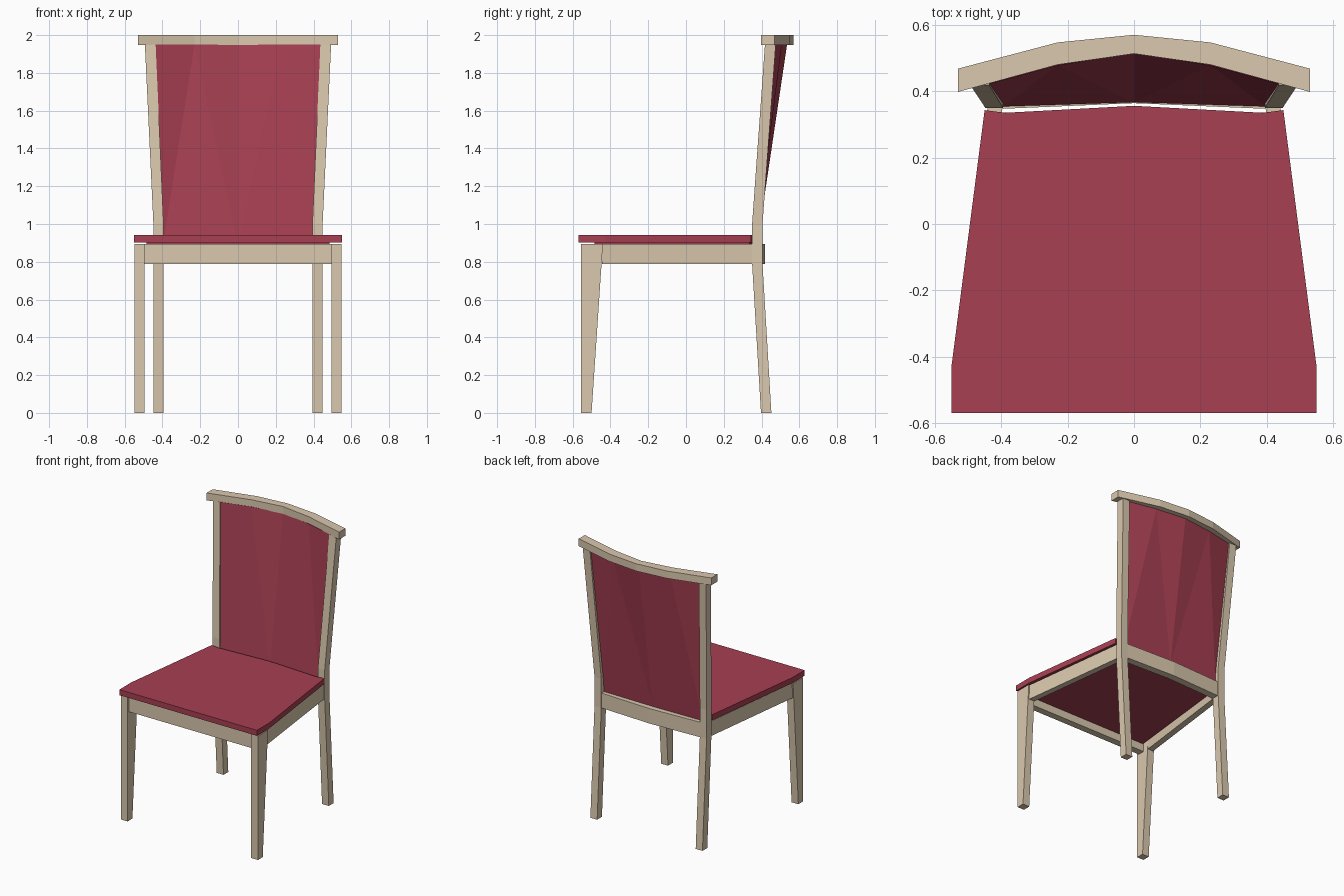
import bpy, bmesh

if "Cube" in bpy.data.objects:
    bpy.data.objects.remove(bpy.data.objects["Cube"])


def material(name, color):
    m = bpy.data.materials.new(name)
    m.diffuse_color = color
    m.use_nodes = True
    m.node_tree.nodes["Principled BSDF"].inputs["Base Color"].default_value = m.diffuse_color
    return m


WOOD = material("wood", (0.70, 0.58, 0.42, 1))
FABRIC = material("red_fabric", (0.385, 0.05, 0.085, 1))


def finish(name, bm, mat):
    bmesh.ops.recalc_face_normals(bm, faces=bm.faces)
    me = bpy.data.meshes.new(name)
    bm.to_mesh(me)
    bm.free()
    me.materials.append(mat)
    ob = bpy.data.objects.new(name, me)
    bpy.context.collection.objects.link(ob)
    return ob


def loft(name, loops, mat):
    """Join equal-length point loops with faces and cap both ends."""
    bm = bmesh.new()
    rings = [[bm.verts.new(p) for p in loop] for loop in loops]
    n = len(rings[0])
    for a, b in zip(rings, rings[1:]):
        for i in range(n):
            j = (i + 1) % n
            bm.faces.new((a[i], a[j], b[j], b[i]))
    bm.faces.new(rings[0])
    bm.faces.new(rings[-1])
    return finish(name, bm, mat)


def rect(s, x0, x1, y0, y1, z):
    return [(s * x0, y0, z), (s * x1, y0, z), (s * x1, y1, z), (s * x0, y1, z)]


def prism(name, outline, z0, z1, mat):
    return loft(name, [[(x, y, z) for x, y in outline] for z in (z0, z1)], mat)


def mirrored(half):
    """Complete a right-half outline by reflecting it across x = 0."""
    return half + [(-x, y) for x, y in reversed(half) if x > 0]


def full_width(path):
    return [(-x, f, b) for x, f, b in reversed(path) if x > 0] + path


def curved_bar(name, path, z0, z1, mat):
    """Bar across the width; path rows are (x, front y, back y), x >= 0."""
    return loft(name, [[(x, f, z0), (x, b, z0), (x, b, z1), (x, f, z1)]
                       for x, f, b in full_width(path)], mat)


for s, side in ((-1, "left"), (1, "right")):
    # Front leg: tapers towards the foot along its rear face
    loft(f"front_leg_{side}", [rect(s, 0.494, 0.548, -0.555, -0.50, 0),
                               rect(s, 0.494, 0.548, -0.555, -0.44, 0.895)], WOOD)
    # Back leg and backrest post in one piece
    loft(f"back_leg_{side}", [rect(s, 0.394, 0.448, 0.397, 0.452, 0),
                              rect(s, 0.394, 0.448, 0.35, 0.405, 0.79),
                              rect(s, 0.394, 0.448, 0.35, 0.405, 1.0),
                              rect(s, 0.436, 0.493, 0.418, 0.475, 1.95)], WOOD)
    # Side apron between the legs
    prism(f"side_apron_{side}", [(s * 0.54, -0.445), (s * 0.44, 0.36),
                                 (s * 0.395, 0.36), (s * 0.495, -0.445)],
          0.787, 0.895, WOOD)

# Front and back aprons
prism("front_apron", [(-0.5, -0.54), (0.5, -0.54), (0.5, -0.49), (-0.5, -0.49)],
      0.787, 0.895, WOOD)
curved_bar("back_apron", [(0, 0.364, 0.417), (0.397, 0.347, 0.4)],
           0.787, 0.895, WOOD)

# Seat on an inset base that drops inside the frame
prism("seat_base", mirrored([(0.485, -0.485), (0.395, 0.335), (0, 0.352)]),
      0.84, 0.905, FABRIC)
prism("seat", mirrored([(0.55, -0.569), (0.55, -0.43), (0.45, 0.343),
                        (0.388, 0.335), (0, 0.356)]), 0.903, 0.943, FABRIC)

# Back panel: three columns at the bottom fan out to a five-point bowed top
bottom = full_width([(0, 0.367, 0.378), (0.396, 0.354, 0.372)])
top = full_width([(0, 0.515, 0.535), (0.23, 0.478, 0.507), (0.437, 0.422, 0.465)])
bm = bmesh.new()
sheets = []
for k in (1, 2):
    lo = [bm.verts.new((p[0], p[k], 0.895)) for p in bottom]
    hi = [bm.verts.new((p[0], p[k], 1.95)) for p in top]
    for l, h in (((0,), (0, 1)), ((0, 1), (1,)), ((1,), (1, 2)),
                 ((1,), (2, 3)), ((1, 2), (3,)), ((2,), (3, 4))):
        bm.faces.new([lo[i] for i in l] + [hi[i] for i in reversed(h)])
    sheets.append(lo + hi[::-1])
for i in range(8):
    j = (i + 1) % 8
    bm.faces.new((sheets[0][i], sheets[0][j], sheets[1][j], sheets[1][i]))
finish("back_panel", bm, FABRIC)

# Curved top rail
curved_bar("top_rail", [(0, 0.513, 0.57), (0.23, 0.48, 0.547),
                        (0.53, 0.398, 0.468)], 1.947, 2.0, WOOD)
